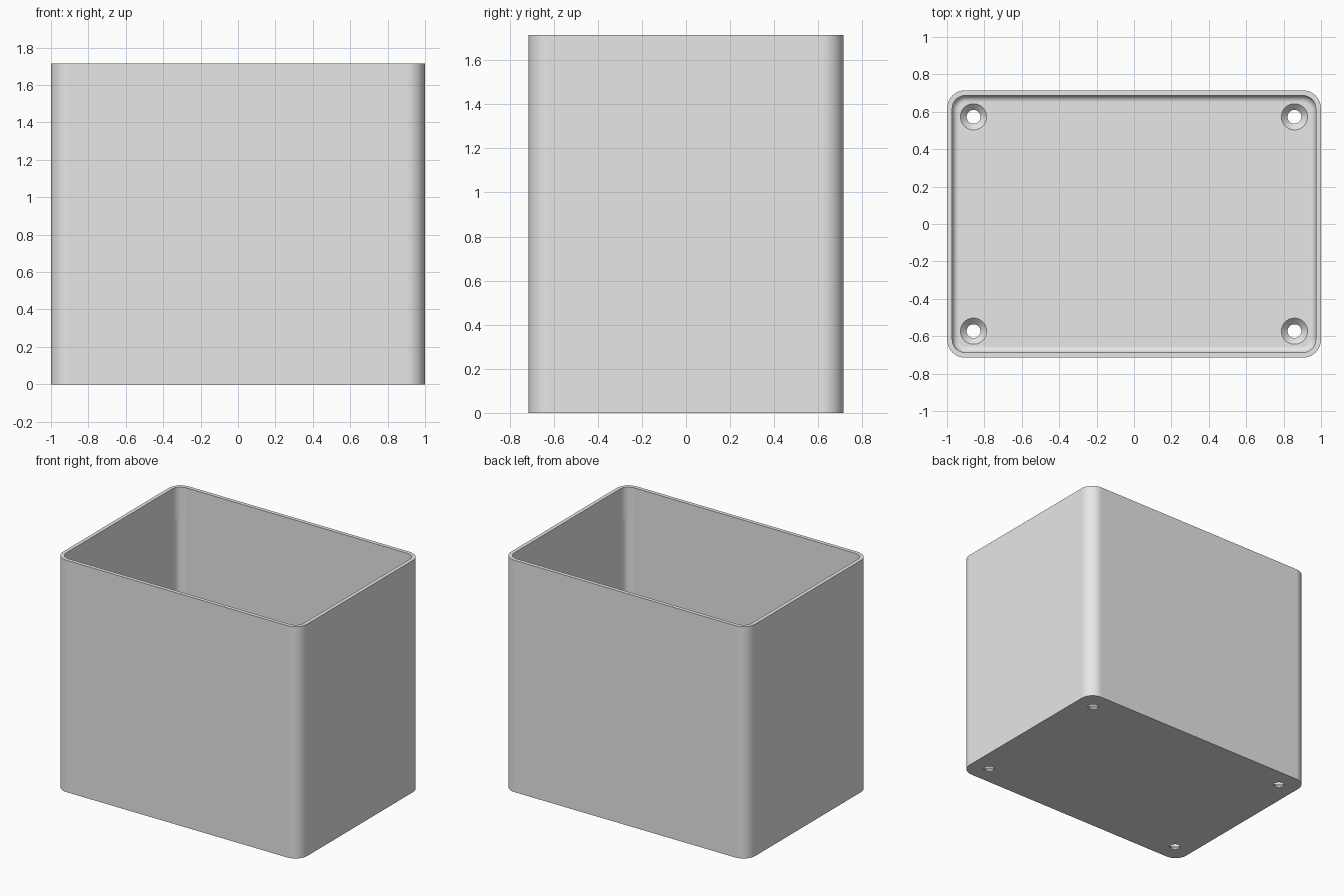
import bpy, bmesh
from math import pi, sin, cos, sqrt

if "Cube" in bpy.data.objects:
    bpy.data.objects.remove(bpy.data.objects["Cube"])

HALF_X, HALF_Y, HEIGHT = 1.0, 0.715, 1.715
WALL, FLOOR, CORNER, FILLET = 0.028, 0.043, 0.098, 0.035
HOLE_X, HOLE_Y = 0.858, 0.573

grey = bpy.data.materials.new("light grey")
grey.use_nodes = True
grey.diffuse_color = (0.8, 0.8, 0.8, 1)
grey.node_tree.nodes["Principled BSDF"].inputs["Base Color"].default_value = grey.diffuse_color


def ring(bm, inset, z, steps=12):
    """Rounded rectangle of vertices, inset from the outer wall."""
    r = CORNER - inset
    verts = []
    for k, (sx, sy) in enumerate([(1, 1), (-1, 1), (-1, -1), (1, -1)]):
        for i in range(steps + 1):
            a = (k + i / steps) * pi / 2
            verts.append(bm.verts.new((sx * (HALF_X - CORNER) + r * cos(a),
                                       sy * (HALF_Y - CORNER) + r * sin(a), z)))
    return verts


def bridge(bm, rings):
    for low, high in zip(rings, rings[1:]):
        for i in range(len(low)):
            j = (i + 1) % len(low)
            bm.faces.new((low[i], low[j], high[j], high[i]))


def finish(bm, name):
    bmesh.ops.recalc_face_normals(bm, faces=bm.faces)
    mesh = bpy.data.meshes.new(name)
    bm.to_mesh(mesh)
    bm.free()
    obj = bpy.data.objects.new(name, mesh)
    bpy.context.collection.objects.link(obj)
    mesh.materials.append(grey)
    return obj


def turned_cutter(name, profile, x, y, sides=48):
    """Solid of revolution from (radius, z) pairs."""
    bm = bmesh.new()
    rings = [[bm.verts.new((x + r * cos(2 * pi * i / sides), y + r * sin(2 * pi * i / sides), z))
              for i in range(sides)] for r, z in profile]
    bridge(bm, rings)
    bm.faces.new(rings[0])
    bm.faces.new(rings[-1])
    obj = finish(bm, name)
    obj.hide_render = True
    return obj


# Open box: outer wall, flat rim, inner wall, rounded inside floor edge
levels = [(0, 0), (0, HEIGHT), (WALL, HEIGHT)]
for i in range(7):
    a = i / 6 * pi / 2
    levels.append((WALL + FILLET * (1 - cos(a)), FLOOR + FILLET * (1 - sin(a))))
bm = bmesh.new()
rings = [ring(bm, inset, z) for inset, z in levels]
bridge(bm, rings)
bm.faces.new(rings[0])
bm.faces.new(rings[-1])
box = finish(bm, "open_box")

# Countersunk screw holes and shallow grooves in the inner corners
screw = [(0.037, -0.05), (0.037, 0.01), (0.07, FLOOR), (0.07, 0.1)]
groove = [(0.045, 0.08), (0.045, 1.48)]
shift = 0.0286 / sqrt(2)
cutters = []
for sx in (-1, 1):
    for sy in (-1, 1):
        cutters.append(turned_cutter("screw_hole_cutter", screw, sx * HOLE_X, sy * HOLE_Y))
        cutters.append(turned_cutter("groove_cutter", groove,
                                     sx * (HALF_X - CORNER + shift), sy * (HALF_Y - CORNER + shift)))

bpy.ops.object.select_all(action="DESELECT")
bpy.context.view_layer.objects.active = box
box.select_set(True)
for cutter in cutters:
    cut = box.modifiers.new("cut", "BOOLEAN")
    cut.operation = "DIFFERENCE"
    cut.solver = "EXACT"
    cut.object = cutter
    bpy.ops.object.modifier_apply(modifier=cut.name)
    bpy.data.objects.remove(cutter)

# Smooth corners, crisp rim and hole edges
bpy.ops.object.shade_smooth_by_angle(angle=0.6)
weighted = box.modifiers.new("weighted normals", "WEIGHTED_NORMAL")
weighted.keep_sharp = True
